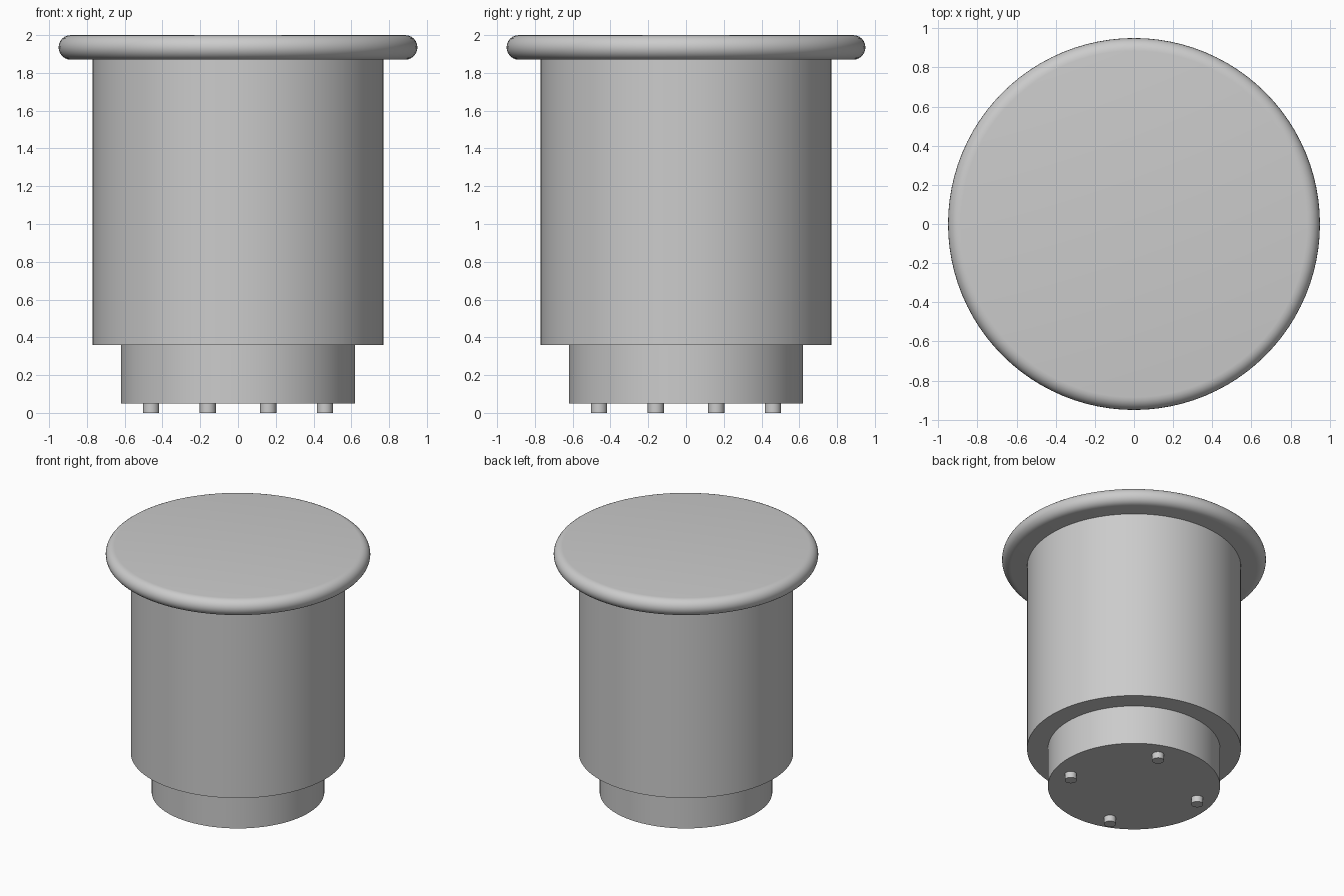
import bpy
import math

if "Cube" in bpy.data.objects:
    bpy.data.objects.remove(bpy.data.objects["Cube"])


def lathe(name, profile, sides=96, centre=(0, 0)):
    """Revolve (radius, z) points, bottom to top, and cap both ends."""
    verts, faces = [], []
    for r, z in profile:
        for i in range(sides):
            a = 2 * math.pi * i / sides
            verts.append((centre[0] + r * math.cos(a), centre[1] + r * math.sin(a), z))
    for k in range(len(profile) - 1):
        for i in range(sides):
            j = (i + 1) % sides
            faces.append((k * sides + i, k * sides + j,
                          (k + 1) * sides + j, (k + 1) * sides + i))
    top = (len(profile) - 1) * sides
    faces.append(tuple(reversed(range(sides))))
    faces.append(tuple(range(top, top + sides)))
    mesh = bpy.data.meshes.new(name)
    mesh.from_pydata(verts, [], faces)
    obj = bpy.data.objects.new(name, mesh)
    bpy.context.collection.objects.link(obj)
    bpy.ops.object.select_all(action='DESELECT')
    obj.select_set(True)
    bpy.context.view_layer.objects.active = obj
    bpy.ops.object.shade_smooth_by_angle(angle=math.radians(35))
    return obj


# Round top with a half-circle rim
rim = 0.065
steps = 12
arc = [-math.pi / 2 + math.pi * i / steps for i in range(steps + 1)]
lathe("table_top", [(0.95 - rim + rim * math.cos(a), 1.935 + rim * math.sin(a)) for a in arc])

# Drum body and recessed plinth
lathe("drum_body", [(0.77, 0.36), (0.77, 1.87)])
lathe("plinth", [(0.62, 0.05), (0.62, 0.36)])

# Four small feet, a quarter turn apart
x, y = 0.46, -0.16
for n in range(4):
    lathe(f"foot_{n + 1}", [(0.043, 0.0), (0.043, 0.05)], 32, (x, y))
    x, y = -y, x
